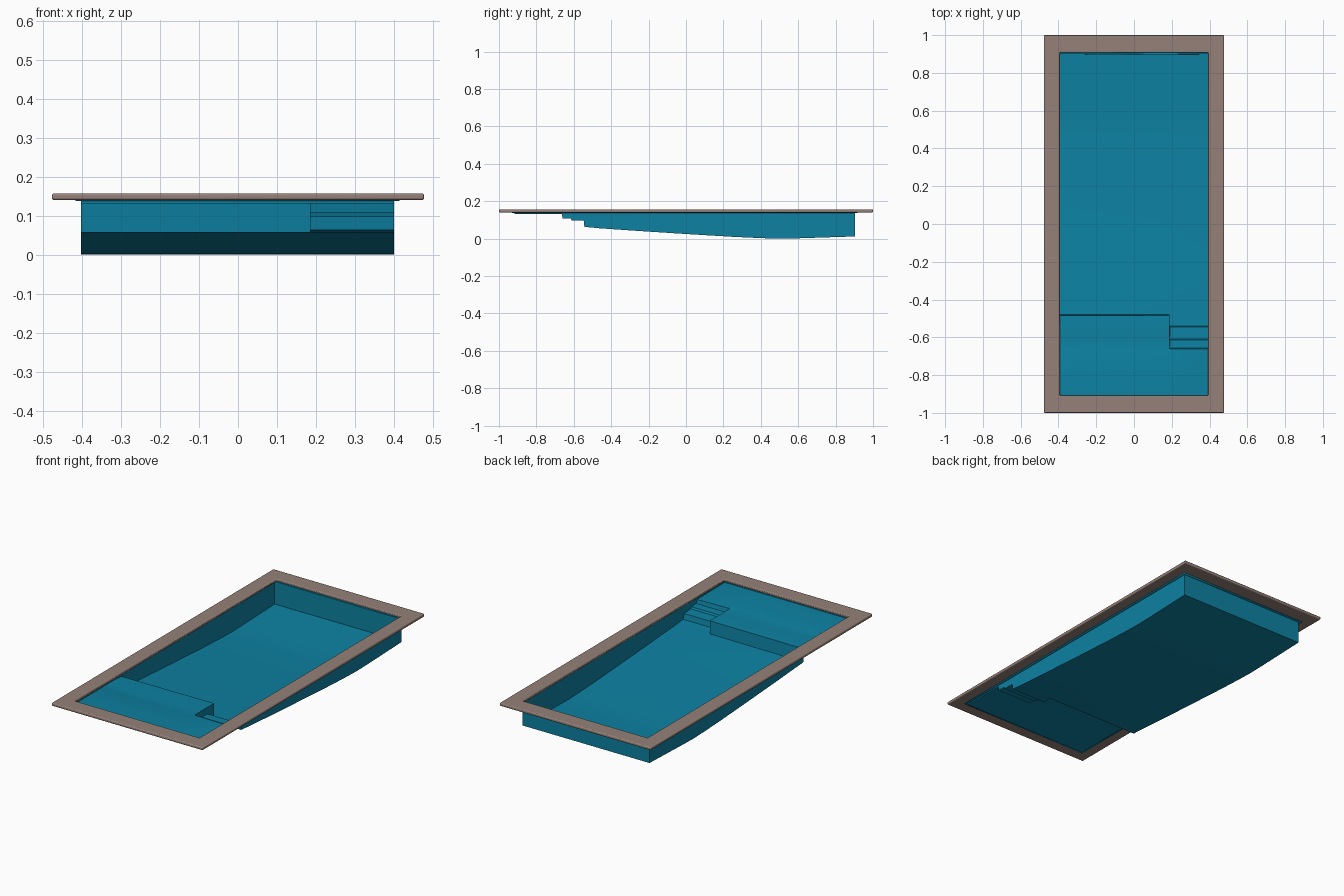
import bpy
import bmesh

cube = bpy.data.objects.get("Cube")
if cube:
    bpy.data.objects.remove(cube, do_unlink=True)


def make_material(name, rgb):
    mat = bpy.data.materials.new(name)
    mat.use_nodes = True
    mat.diffuse_color = (*rgb, 1)
    mat.node_tree.nodes["Principled BSDF"].inputs["Base Color"].default_value = (*rgb, 1)
    return mat


def add_object(name, bm, mat):
    mesh = bpy.data.meshes.new(name)
    bm.to_mesh(mesh)
    bm.free()
    mesh.materials.append(mat)
    obj = bpy.data.objects.new(name, mesh)
    bpy.context.collection.objects.link(obj)
    return obj


teal = make_material("pool teal", (0.004, 0.22, 0.36))
stone = make_material("coping stone", (0.30, 0.22, 0.19))

# Lengthwise sections of the basin: y, bench-side floor z, step-side floor z
SHELF = 0.131
SECTIONS = [
    (-0.917, SHELF, SHELF), (-0.664, SHELF, SHELF), (-0.66, SHELF, 0.108),
    (-0.615, SHELF, 0.108), (-0.611, SHELF, 0.096), (-0.547, SHELF, 0.096),
    (-0.543, SHELF, 0.063), (-0.487, SHELF, 0.058), (-0.482, 0.057, 0.057),
    (-0.25, 0.041, 0.041), (0.0, 0.025, 0.025), (0.25, 0.01, 0.01),
    (0.4, 0.003, 0.003), (0.5, 0.0, 0.0), (0.6, 0.002, 0.002),
    (0.75, 0.007, 0.007), (0.903, 0.012, 0.012),
]
LEFT, SPLIT, RIGHT = -0.402, 0.184, 0.4
WALL_TOP = 0.138

# Basin floor, bench and steps
bm = bmesh.new()
cache = {}


def vert(x, y, z):
    key = (x, y, z)
    if key not in cache:
        cache[key] = bm.verts.new(key)
    return cache[key]


def face(*points):
    corners = list(dict.fromkeys(vert(*p) for p in points))
    if len(corners) > 2:
        bm.faces.new(corners)


for (y0, a0, b0), (y1, a1, b1) in zip(SECTIONS, SECTIONS[1:]):
    face((LEFT, y0, a0), (SPLIT, y0, a0), (SPLIT, y1, a1), (LEFT, y1, a1))
    face((SPLIT, y0, b0), (RIGHT, y0, b0), (RIGHT, y1, b1), (SPLIT, y1, b1))
    if a0 != b0 or a1 != b1:
        face((SPLIT, y0, a0), (SPLIT, y0, b0), (SPLIT, y1, b1), (SPLIT, y1, a1))


def extrude_border(edges):
    result = bmesh.ops.extrude_edge_only(bm, edges=edges)["geom"]
    return ([g for g in result if isinstance(g, bmesh.types.BMVert)],
            [g for g in result if isinstance(g, bmesh.types.BMEdge)])


# Side walls, then a small flange under the coping
rim_verts, rim_edges = extrude_border([e for e in bm.edges if e.is_boundary])
for v in rim_verts:
    v.co.z = WALL_TOP
rim_edges = [e for e in rim_edges if all(v in rim_verts for v in e.verts)]
flange_verts, _ = extrude_border(rim_edges)
for v in flange_verts:
    v.co.x *= 1.035
    v.co.y *= 1.015
bmesh.ops.recalc_face_normals(bm, faces=bm.faces)
bm.normal_update()
floor = max(bm.faces, key=lambda f: f.calc_area() * abs(f.normal.z))
if floor.normal.z < 0:
    bmesh.ops.reverse_faces(bm, faces=bm.faces)
basin = add_object("pool_basin", bm, teal)
shell = basin.modifiers.new("Thickness", "SOLIDIFY")
shell.thickness = 0.007
shell.offset = 1

# Coping: a flat rectangular frame with softened edges
bm = bmesh.new()
LOW, HIGH = 0.14, 0.157
loops = []
for hx, hy, z in ((0.477, 1.0, LOW), (0.477, 1.0, HIGH), (0.393, 0.908, HIGH), (0.393, 0.908, LOW)):
    loops.append([bm.verts.new((sx * hx, sy * hy, z))
                  for sx, sy in ((-1, -1), (1, -1), (1, 1), (-1, 1))])
for a, b in zip(loops, loops[1:] + loops[:1]):
    for i in range(4):
        j = (i + 1) % 4
        bm.faces.new((a[i], a[j], b[j], b[i]))
bmesh.ops.recalc_face_normals(bm, faces=bm.faces)
coping = add_object("coping_frame", bm, stone)
bevel = coping.modifiers.new("Soft edges", "BEVEL")
bevel.width = 0.005
bevel.segments = 3

# Smooth shading with sharp corners kept
for obj in (basin, coping):
    bpy.ops.object.select_all(action="DESELECT")
    obj.select_set(True)
    bpy.context.view_layer.objects.active = obj
    bpy.ops.object.shade_smooth_by_angle()
